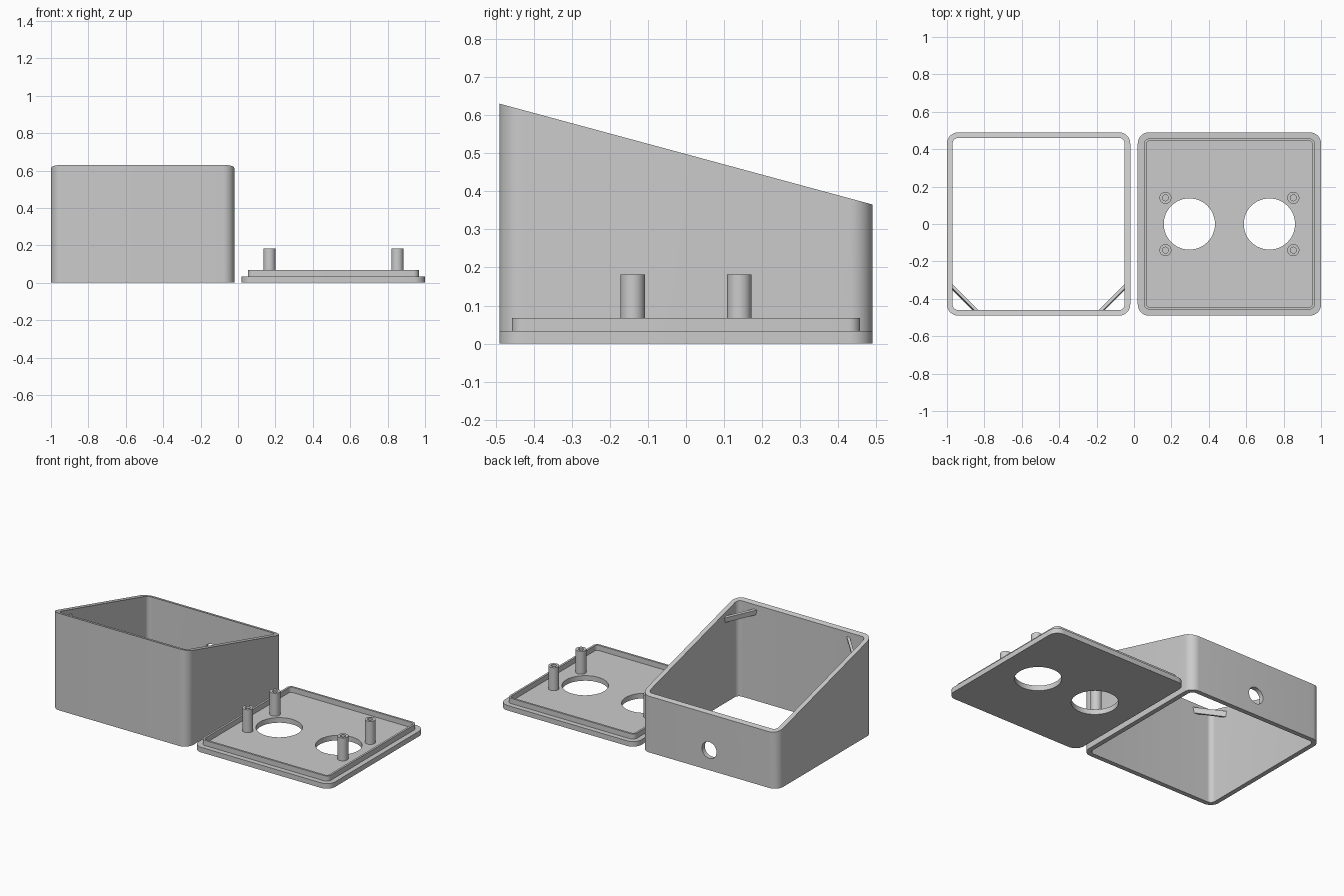
import bpy, bmesh, math
from mathutils import Vector

if "Cube" in bpy.data.objects:
    bpy.data.objects.remove(bpy.data.objects["Cube"])

# Material
grey = bpy.data.materials.new("light grey plastic")
grey.use_nodes = True
colour = (0.6, 0.6, 0.6, 1)
grey.diffuse_color = colour
grey.node_tree.nodes["Principled BSDF"].inputs["Base Color"].default_value = colour

# Main sizes
HALF = 0.49
BOX_X, LID_X = -0.51, 0.51
WALL = 0.03
FRONT_Z, BACK_Z = 0.63, 0.365
SLOPE = (FRONT_Z - BACK_Z) / (2 * HALF)


def rim_z(y):
    return FRONT_Z - SLOPE * (y + HALF)


def rounded_square(cx, half, radius, z, steps=10):
    """Loop of points; z is a number or a function of y."""
    loop = []
    for quarter in range(4):
        sx, sy = [(1, 1), (-1, 1), (-1, -1), (1, -1)][quarter]
        for i in range(steps + 1):
            a = math.pi / 2 * (quarter + i / steps)
            x = cx + sx * (half - radius) + radius * math.cos(a)
            y = sy * (half - radius) + radius * math.sin(a)
            loop.append((x, y, z(y) if callable(z) else z))
    return loop


def circle(cx, cy, radius, z, sides=48):
    return [(cx + radius * math.cos(math.tau * i / sides),
             cy + radius * math.sin(math.tau * i / sides), z) for i in range(sides)]


def loft(name, loops, ring=False):
    """Skin the loops in order; join last to first for a ring, else cap the ends."""
    bm = bmesh.new()
    rows = [[bm.verts.new(p) for p in loop] for loop in loops]
    pairs = list(zip(rows, rows[1:]))
    if ring:
        pairs.append((rows[-1], rows[0]))
    else:
        bm.faces.new(rows[0])
        bm.faces.new(rows[-1])
    for low, high in pairs:
        n = len(low)
        for i in range(n):
            j = (i + 1) % n
            bm.faces.new((low[i], low[j], high[j], high[i]))
    bmesh.ops.recalc_face_normals(bm, faces=bm.faces)
    mesh = bpy.data.meshes.new(name)
    bm.to_mesh(mesh)
    bm.free()
    mesh.materials.append(grey)
    obj = bpy.data.objects.new(name, mesh)
    bpy.context.collection.objects.link(obj)
    return obj


def cut(target, cutter):
    """Subtract the cutter, then discard it."""
    cutter.hide_render = True
    mod = target.modifiers.new("hole", "BOOLEAN")
    mod.operation = "DIFFERENCE"
    mod.solver = "EXACT"
    mod.object = cutter
    graph = bpy.context.evaluated_depsgraph_get()
    mesh = bpy.data.meshes.new_from_object(target.evaluated_get(graph))
    target.modifiers.clear()
    target.data = mesh
    bpy.data.objects.remove(cutter)


# Open housing with a sloping rim
housing = loft("housing", [
    rounded_square(BOX_X, HALF, 0.06, 0),
    rounded_square(BOX_X, HALF, 0.06, rim_z),
    rounded_square(BOX_X, HALF - WALL, 0.03, rim_z),
    rounded_square(BOX_X, HALF - WALL, 0.03, 0)], ring=True)

# Cable hole through the back wall
hole = [[(x + BOX_X, y, z + 0.13) for x, z, _ in circle(0, 0, 0.053, 0)]
        for y in (HALF - 0.1, HALF + 0.1)]
cut(housing, loft("cable_hole_cutter", hole))
parts = [housing]

# Diagonal braces below the rim in the two front corners
normal = Vector((0, SLOPE, 1)).normalized()
for side, label in ((-1, "right"), (1, "left")):
    cx = BOX_X + side * (HALF - WALL + 0.01)
    cy = -(HALF - WALL + 0.01)
    near, far = 0.135, 0.158
    plan = [(cx - side * near, cy), (cx - side * far, cy), (cx, cy + far), (cx, cy + near)]
    top = [Vector((x, y, rim_z(y) - 0.03)) for x, y in plan]
    bottom = [p - normal * 0.034 for p in top]
    parts.append(loft(label + "_corner_brace", [bottom, top]))

# Lid plate with two round openings
PLATE = 0.033
plate = loft("lid_plate", [rounded_square(LID_X, HALF, 0.06, 0),
                           rounded_square(LID_X, HALF, 0.06, PLATE)])
for side in (-1, 1):
    x = LID_X + side * 0.214
    cut(plate, loft("opening_cutter", [circle(x, 0, 0.137, -0.1), circle(x, 0, 0.137, 0.1)]))
parts.append(plate)

# Thin raised lip on the lid
LIP = HALF - WALL - 0.003
parts.append(loft("lid_lip", [
    rounded_square(LID_X, LIP, 0.03, PLATE),
    rounded_square(LID_X, LIP, 0.03, 0.067),
    rounded_square(LID_X, LIP - 0.013, 0.018, 0.067),
    rounded_square(LID_X, LIP - 0.013, 0.018, PLATE)], ring=True))

# Four hollow screw posts
for sx in (-1, 1):
    for sy in (-1, 1):
        x, y = LID_X + sx * 0.342, sy * 0.14
        name = ("back_" if sy > 0 else "front_") + ("left" if sx > 0 else "right") + "_post"
        parts.append(loft(name, [
            circle(x, y, 0.032, PLATE), circle(x, y, 0.032, 0.182),
            circle(x, y, 0.016, 0.182), circle(x, y, 0.016, PLATE)], ring=True))

# Smooth rounded surfaces, keep edges sharp
bpy.ops.object.select_all(action="DESELECT")
for obj in parts:
    obj.select_set(True)
bpy.context.view_layer.objects.active = housing
bpy.ops.object.shade_smooth_by_angle(angle=math.radians(30))
